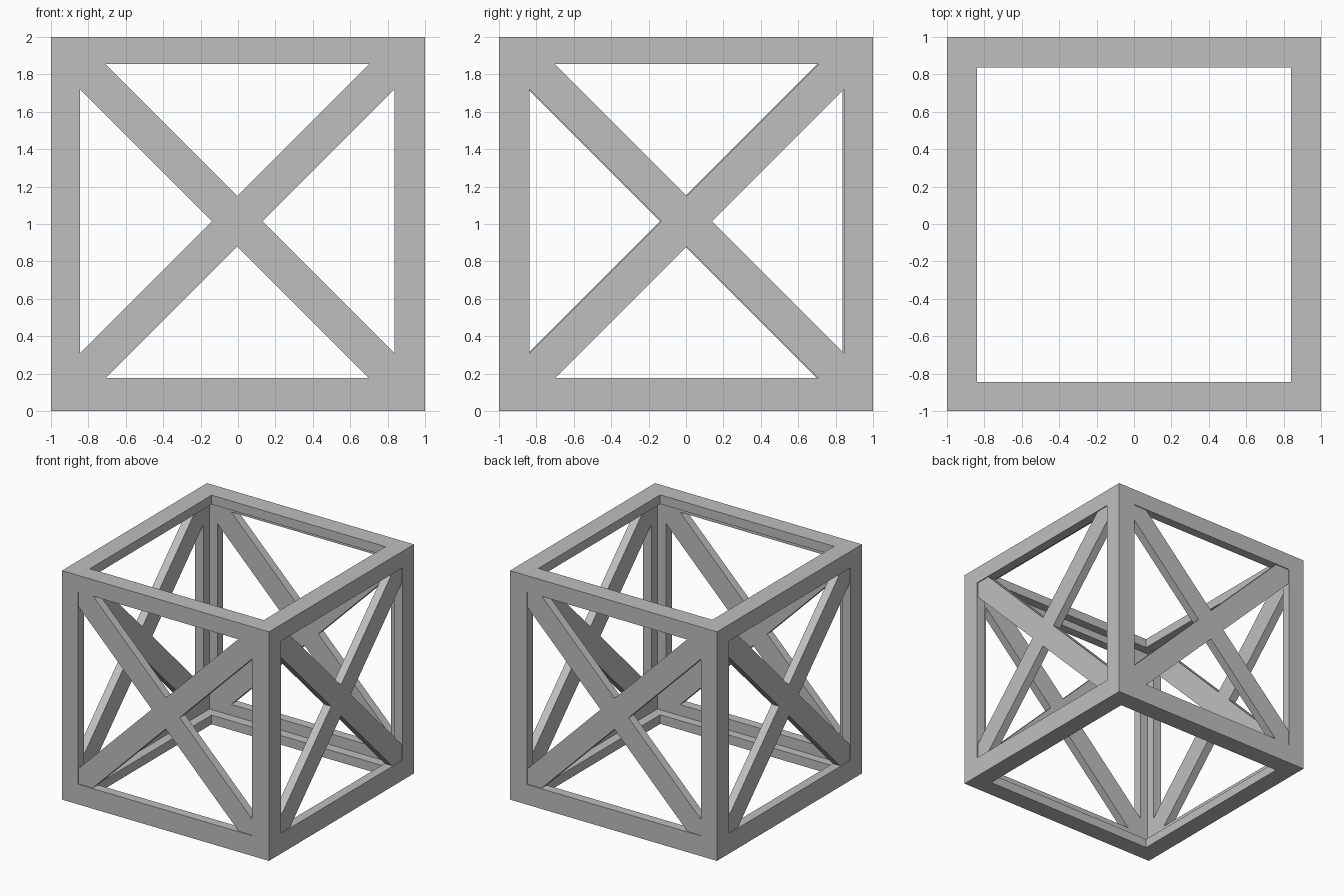
import bpy, bmesh
from math import pi
from mathutils import Matrix, Vector

WALL = 0.08      # shell thickness
HALF = 0.84      # half width of each window
NOTCH = 0.135    # half diagonal of a brace bar
RECESS = 0.008   # braces sit slightly behind the outer face
MID = 1.016      # height of the window centres

if "Cube" in bpy.data.objects:
    bpy.data.objects.remove(bpy.data.objects["Cube"], do_unlink=True)

grey = bpy.data.materials.new("light_grey")
grey.use_nodes = True
grey.diffuse_color = (0.52, 0.52, 0.52, 1)
grey.node_tree.nodes["Principled BSDF"].inputs["Base Color"].default_value = grey.diffuse_color


def add_object(name, bm):
    bmesh.ops.recalc_face_normals(bm, faces=bm.faces)
    mesh = bpy.data.meshes.new(name)
    bm.to_mesh(mesh)
    bm.free()
    mesh.materials.append(grey)
    obj = bpy.data.objects.new(name, mesh)
    bpy.context.collection.objects.link(obj)
    return obj


def box(name, centre, size):
    bm = bmesh.new()
    bmesh.ops.create_cube(bm, size=1)
    bmesh.ops.scale(bm, vec=size, verts=bm.verts)
    bmesh.ops.translate(bm, vec=centre, verts=bm.verts)
    return add_object(name, bm)


def cut(target, cutter):
    mod = target.modifiers.new("cut", 'BOOLEAN')
    mod.operation = 'DIFFERENCE'
    mod.solver = 'EXACT'
    mod.object = cutter
    bpy.context.view_layer.objects.active = target
    bpy.ops.object.modifier_apply(modifier=mod.name)
    bpy.data.objects.remove(cutter, do_unlink=True)


def cross_brace(name, angle, centre):
    # X outline: one arm, repeated by quarter turns
    arm = [(NOTCH, 0), (HALF, HALF - NOTCH), (HALF, HALF), (HALF - NOTCH, HALF)]
    bm = bmesh.new()
    verts = []
    for quarter in range(4):
        turn = Matrix.Rotation(quarter * pi / 2, 4, 'Y')
        verts += [bm.verts.new(turn @ Vector((x, RECESS - 1, -z))) for x, z in arm]
    face = bm.faces.new(verts)
    back = bmesh.ops.extrude_face_region(bm, geom=[face])
    moved = [v for v in back["geom"] if isinstance(v, bmesh.types.BMVert)]
    bmesh.ops.translate(bm, vec=(0, WALL - RECESS, 0), verts=moved)
    bmesh.ops.transform(bm, matrix=Matrix.Translation(centre) @ Matrix.Rotation(angle, 4, 'Z'),
                        verts=bm.verts)
    return add_object(name, bm)


# Hollow cube shell
frame = box("cube_frame", (0, 0, 1), (2, 2, 2))
inside = 2 - 2 * WALL
cut(frame, box("hollow_cutter", (0, 0, 1), (inside, inside, inside)))

# Open top and bottom
for z in (0, 2):
    cut(frame, box("window_cutter", (0, -0.004, z), (2 * HALF, 2 * HALF, 4 * WALL)))

# Four side windows, each filled with a cross brace
sides = [("front", 0, -0.004), ("right", pi / 2, 0.004),
         ("back", pi, -0.004), ("left", -pi / 2, -0.004)]
for name, angle, shift in sides:
    outward = Matrix.Rotation(angle, 3, 'Z') @ Vector((0, -1, 0))
    along_x = abs(outward.x) < 0.5
    centre = Vector((shift, 0, MID)) if along_x else Vector((0, shift, MID))
    size = (2 * HALF, 4 * WALL, 2 * HALF) if along_x else (4 * WALL, 2 * HALF, 2 * HALF)
    cut(frame, box("window_cutter", centre + outward, size))
    cross_brace(name + "_cross_brace", angle, centre)
